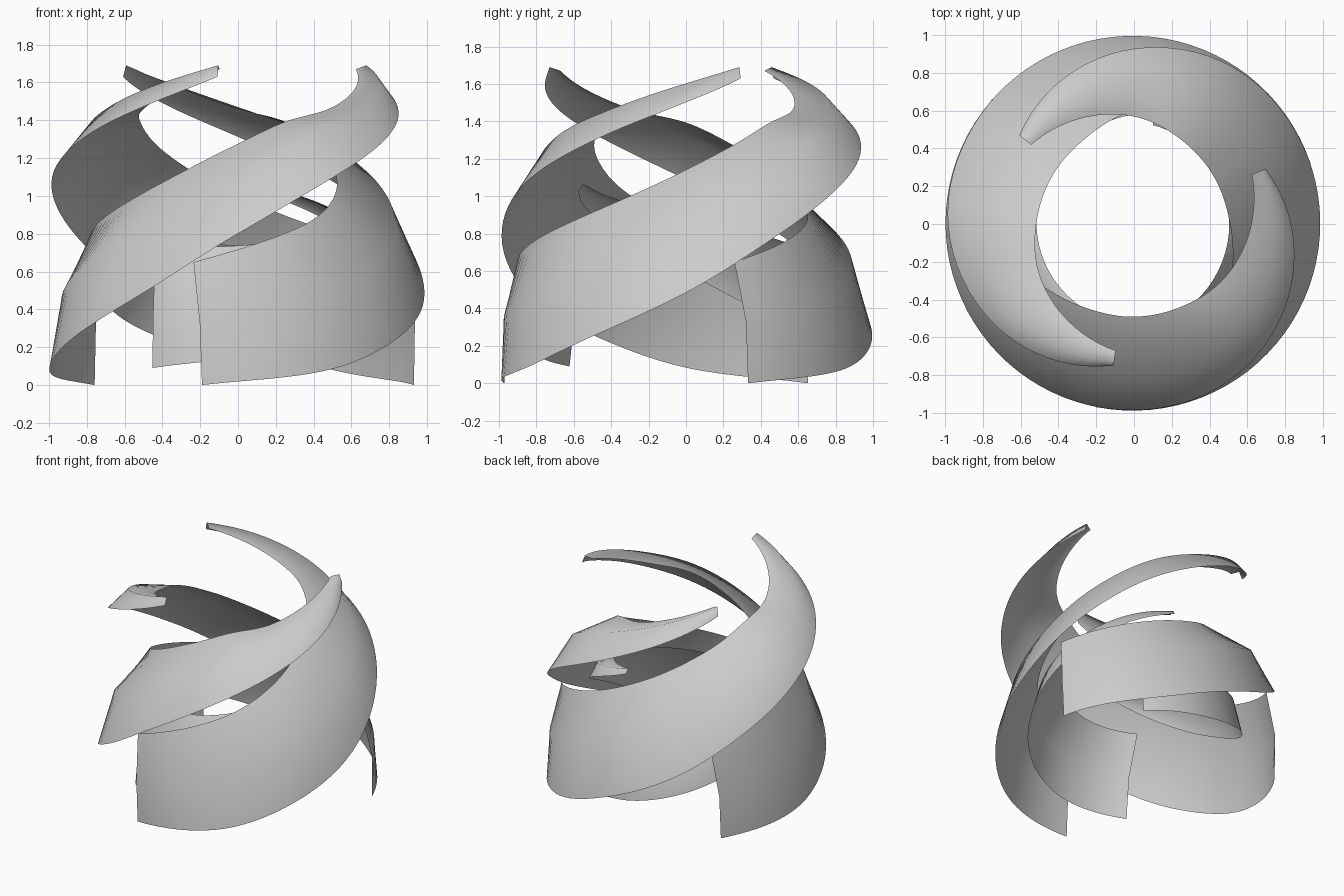
import bpy, bmesh, math

if "Cube" in bpy.data.objects:
    bpy.data.objects.remove(bpy.data.objects["Cube"])

AXIS = (-0.006, 0.004)

# Ribbon profiles: degrees along, lower radius, lower z, upper radius, upper z, bulge
OUTER = [(0, .992, 0, .935, .65, .03), (40, .992, .08, .74, .85, .06),
         (70, .992, .25, .60, 1.0, .095), (100, .992, .48, .515, 1.14, .105),
         (130, .99, .79, .495, 1.27, .105), (160, .98, 1.08, .51, 1.39, .10),
         (190, .925, 1.31, .565, 1.46, .09), (215, .855, 1.47, .615, 1.55, .075),
         (243, .76, 1.63, .68, 1.67, .045)]
INNER = [(0, .77, .09, .65, .72, .03), (45, .77, .17, .56, .745, .06),
         (90, .76, .36, .52, .82, .065), (130, .73, .62, .51, .90, .06),
         (170, .665, .87, .515, .98, .045), (204, .59, 1.03, .53, 1.05, .025)]


def sample(table, t):
    """Smooth (cubic Hermite) lookup along a profile table."""
    n = len(table)
    i = max(k for k in range(n - 1) if table[k][0] <= t)

    def slope(k, c):
        a, b = table[max(k - 1, 0)], table[min(k + 1, n - 1)]
        return (b[c] - a[c]) / (b[0] - a[0])
    p, q = table[i], table[i + 1]
    h = q[0] - p[0]
    u = (t - p[0]) / h
    return [(2*u**3 - 3*u**2 + 1) * p[c] + (u**3 - 2*u**2 + u) * h * slope(i, c)
            + (3*u**2 - 2*u**3) * q[c] + (u**3 - u**2) * h * slope(i + 1, c)
            for c in range(1, 6)]


def ribbon(name, table, start, lean, steps=60):
    """Spiral strip, three points across, bowed outward along its middle."""
    bm = bmesh.new()
    sweep = table[-1][0]
    prev = None
    for k in range(steps + 1):
        t = sweep * k / steps
        r0, z0, r1, z1, bulge = sample(table, t)
        dr, dz = r1 - r0, z1 - z0
        w = math.hypot(dr, dz)
        mid = ((r0 + r1) / 2 + bulge * dz / w, (z0 + z1) / 2 - bulge * dr / w)
        row = []
        for j, (r, z) in enumerate(((r0, z0), mid, (r1, z1))):
            shift = -lean * (0, .2, 1)[j] * max(0, 1 - t / 40)
            a = math.radians(start + t + shift)
            row.append(bm.verts.new((AXIS[0] + r * math.cos(a),
                                     AXIS[1] + r * math.sin(a), z)))
        if prev:
            for j in range(2):
                bm.faces.new((prev[j], row[j], row[j + 1], prev[j + 1]))
        prev = row
    mesh = bpy.data.meshes.new(name)
    bm.to_mesh(mesh)
    bm.free()
    mesh.shade_smooth()
    obj = bpy.data.objects.new(name, mesh)
    bpy.context.collection.objects.link(obj)


# Three outer spiral ribbons
for i in range(3):
    ribbon(f"outer_ribbon_{i + 1}", OUTER, 19.3 + 120 * i, 3.5)

# Two smaller ribbons nested inside
for i in range(2):
    ribbon(f"inner_ribbon_{i + 1}", INNER, 54.5 + 180 * i, 6)
